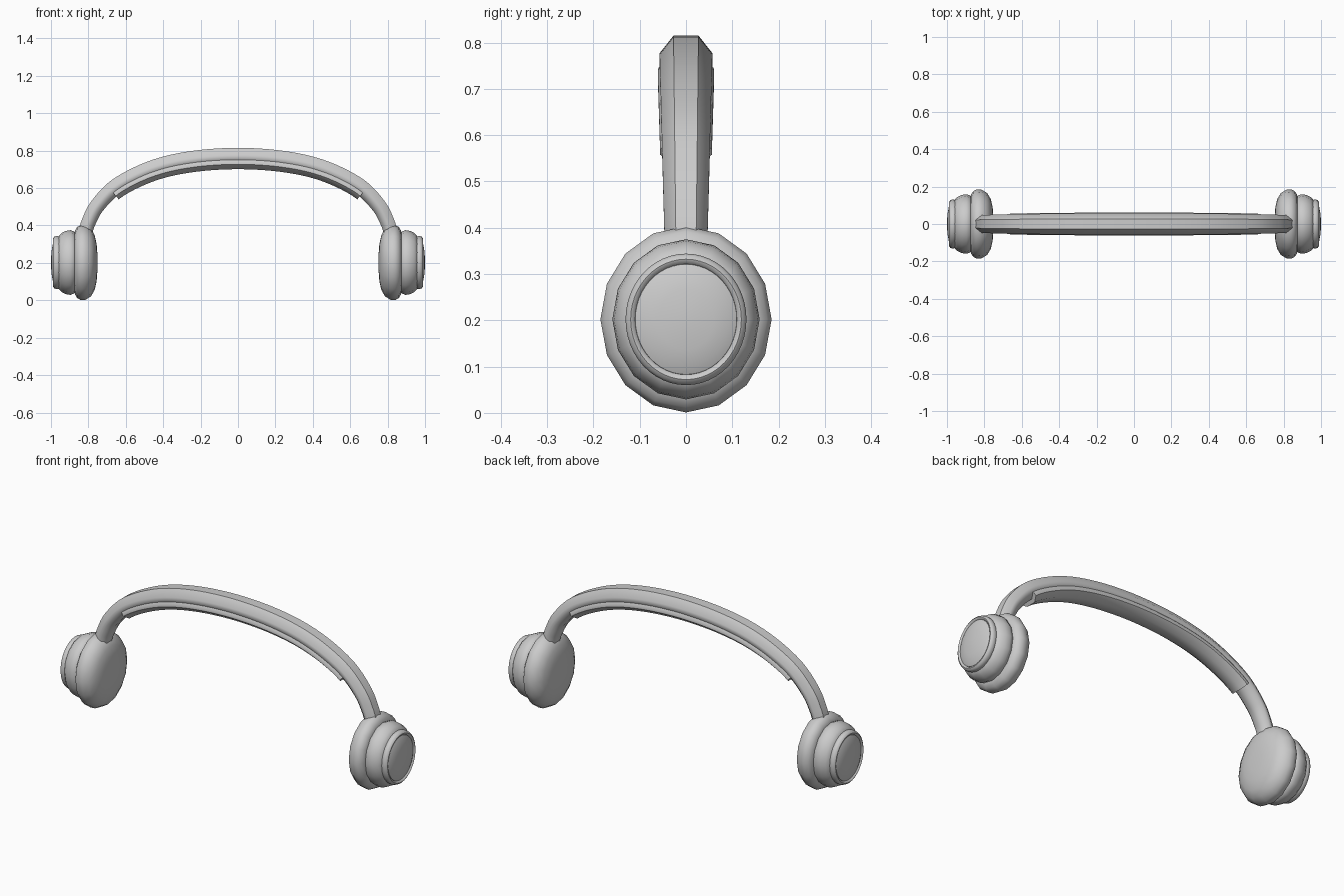
import bpy, bmesh
from math import cos, sin, pi, radians
from mathutils import Vector

if "Cube" in bpy.data.objects:
    bpy.data.objects.remove(bpy.data.objects["Cube"], do_unlink=True)

grey = bpy.data.materials.new("light_grey")
grey.use_nodes = True
GREY = (0.6, 0.6, 0.6, 1)
grey.diffuse_color = GREY
grey.node_tree.nodes["Principled BSDF"].inputs["Base Color"].default_value = GREY


def skin(name, rings, angle=50):
    """Join closed rings of points into a capped, smooth-shaded solid."""
    bm = bmesh.new()
    loops = [[bm.verts.new(p) for p in ring] for ring in rings]
    n = len(loops[0])
    for a, b in zip(loops, loops[1:]):
        for i in range(n):
            j = (i + 1) % n
            bm.faces.new((a[i], a[j], b[j], b[i]))
    bm.faces.new(loops[0])
    bm.faces.new(loops[-1])
    bmesh.ops.recalc_face_normals(bm, faces=bm.faces)
    mesh = bpy.data.meshes.new(name)
    bm.to_mesh(mesh)
    bm.free()
    mesh.materials.append(grey)
    obj = bpy.data.objects.new(name, mesh)
    bpy.context.collection.objects.link(obj)
    bpy.ops.object.select_all(action="DESELECT")
    obj.select_set(True)
    bpy.context.view_layer.objects.active = obj
    bpy.ops.object.shade_smooth_by_angle(angle=radians(angle))
    return obj


# Arch shared by the headband and its inner pad
half = [Vector((x, 0, z)) for x, z in
        [(0, .769), (.25, .752), (.46, .703), (.645, .612), (.75, .508), (.798, .42), (.82, .35)]]
ctrl = [Vector((-p.x, 0, p.z)) for p in half[:0:-1]] + half


def arch(steps=8):
    pts = [2 * ctrl[0] - ctrl[1]] + ctrl + [2 * ctrl[-1] - ctrl[-2]]
    out = []
    for p0, p1, p2, p3 in zip(pts, pts[1:], pts[2:], pts[3:]):
        for k in range(steps):
            t = k / steps
            out.append(p1 + (p2 - p0) * t / 2 + (2 * p0 - 5 * p1 + 4 * p2 - p3) * t * t / 2
                       + (3 * p1 - p0 - 3 * p2 + p3) * t ** 3 / 2)
    return out + [ctrl[-1]]


def sweep(name, section, reach):
    """Sweep a (y, outward) section along the arch as far as x = reach."""
    path = arch()
    rings = []
    for i, p in enumerate(path):
        if abs(p.x) > reach:
            continue
        tangent = (path[min(i + 1, len(path) - 1)] - path[max(i - 1, 0)]).normalized()
        normal = Vector((-tangent.z, 0, tangent.x))
        taper = 1 - 0.2 * min(1, max(0, (.769 - p.z) / .42))
        rings.append([p + Vector((0, y * taper, 0)) + normal * h * taper for y, h in section])
    return skin(name, rings)


def mirrored(side):
    return side + [(-y, h) for y, h in reversed(side)]


sweep("headband", mirrored([(.027, .046), (.057, .008), (.057, -.015), (.027, -.046)]), 1)
sweep("headband_pad", mirrored([(.05, -.012), (.061, -.026), (.061, -.042), (.03, -.068)]), .69)

# Ear cup parts as (x, radius) profiles turned about a sideways axis
PARTS = {
    "ear_cushion": (16, [(.752, .05), (.756, .10), (.766, .145), (.785, .18), (.815, .199),
                         (.84, .201), (.86, .19), (.872, .17), (.876, .14)]),
    "ear_shell": (16, [(.865, .15), (.875, .165), (.895, .173), (.92, .169), (.943, .158),
                       (.958, .142), (.963, .12)]),
    "outer_ring": (48, [(.95, .135), (.96, .141), (.972, .142), (.983, .138), (.988, .13),
                        (.985, .122), (.975, .118)]),
    "outer_disc": (48, [(.96, .122), (.982, .119), (.99, .10), (.996, .065), (1, .02)]),
}
for side, label in ((1, "left"), (-1, "right")):
    for part, (count, profile) in PARTS.items():
        rings = [[(side * x, .92 * r * cos(2 * pi * k / count), .202 + r * sin(2 * pi * k / count))
                  for k in range(count)] for x, r in profile]
        skin(f"{label}_{part}", rings)
